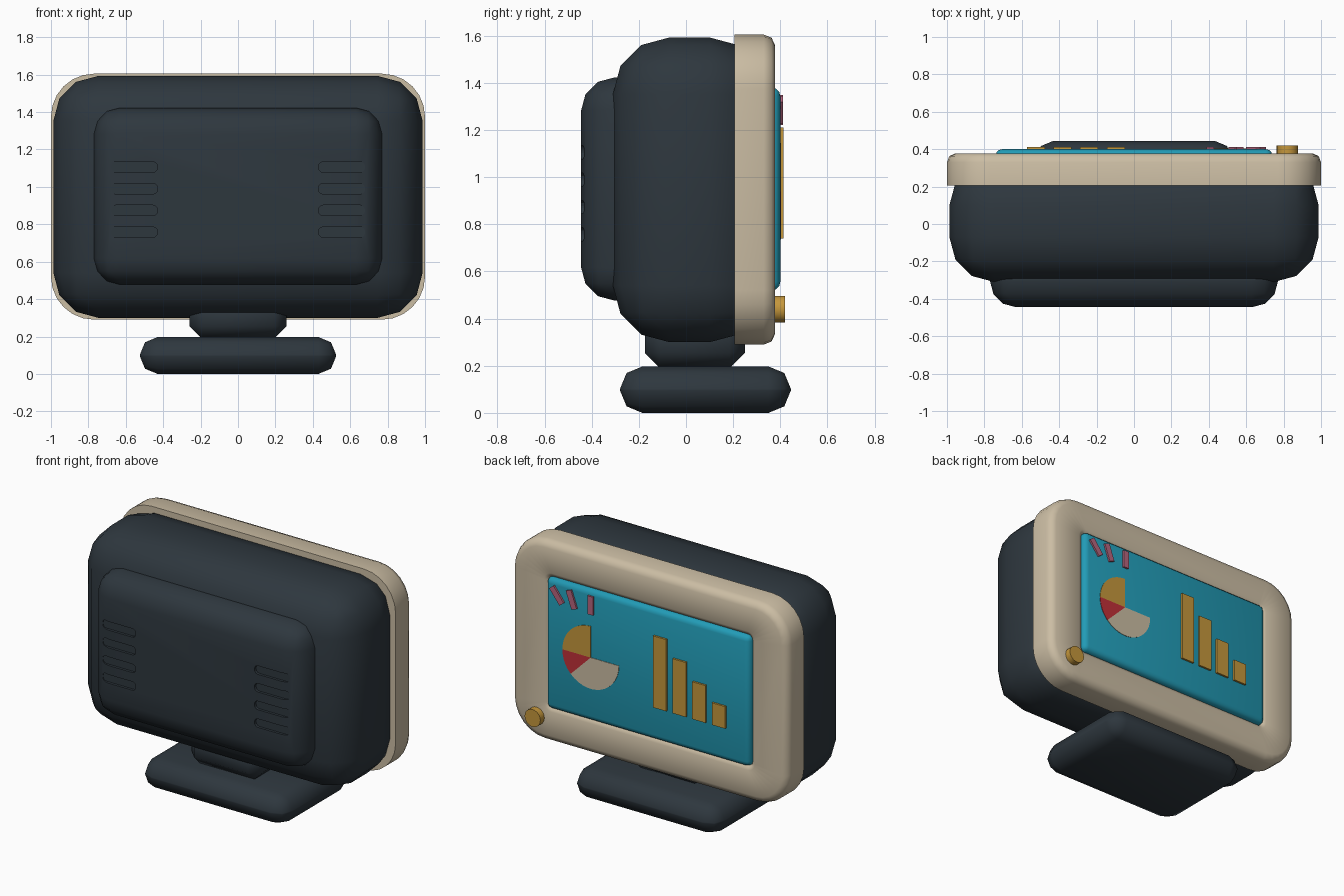
import bpy, bmesh, math
from mathutils import Vector

if "Cube" in bpy.data.objects:
    bpy.data.objects.remove(bpy.data.objects["Cube"])


def material(name, rgb):
    m = bpy.data.materials.new(name)
    m.diffuse_color = (*rgb, 1.0)
    m.use_nodes = True
    m.node_tree.nodes["Principled BSDF"].inputs["Base Color"].default_value = m.diffuse_color
    return m


DARK = material("dark slate", (0.027, 0.038, 0.048))
BEIGE = material("warm beige", (0.60, 0.51, 0.37))
TEAL = material("teal", (0.016, 0.33, 0.47))
GOLD = material("mustard", (0.56, 0.31, 0.045))
PINK = material("dusty pink", (0.47, 0.13, 0.21))
RED = material("deep red", (0.53, 0.03, 0.04))


def make_object(name, bm, mat):
    bmesh.ops.recalc_face_normals(bm, faces=bm.faces)
    me = bpy.data.meshes.new(name)
    bm.to_mesh(me)
    bm.free()
    ob = bpy.data.objects.new(name, me)
    bpy.context.collection.objects.link(ob)
    me.materials.append(mat)
    return ob


def select_only(ob):
    bpy.ops.object.select_all(action='DESELECT')
    ob.select_set(True)
    bpy.context.view_layer.objects.active = ob


def smooth(ob, angle):
    select_only(ob)
    bpy.ops.object.shade_smooth_by_angle(angle=math.radians(angle))


def rounded_box(name, lo, hi, bevel, segments, mat, angle=65):
    """Box between two corners with all edges rounded."""
    lo, hi = Vector(lo), Vector(hi)
    bm = bmesh.new()
    bmesh.ops.create_cube(bm, size=1)
    for v in bm.verts:
        v.co = (lo + hi) / 2 + v.co * (hi - lo)
    bmesh.ops.bevel(bm, geom=bm.edges[:], offset=bevel, segments=segments,
                    profile=0.5, affect='EDGES', clamp_overlap=True)
    ob = make_object(name, bm, mat)
    smooth(ob, angle)
    return ob


def prism(name, outline, y0, y1, mat):
    """Extrude an (x, z) outline along y."""
    bm = bmesh.new()
    a = [bm.verts.new((x, y0, z)) for x, z in outline]
    b = [bm.verts.new((x, y1, z)) for x, z in outline]
    bm.faces.new(a)
    bm.faces.new(b)
    for i in range(len(a)):
        j = (i + 1) % len(a)
        bm.faces.new((a[i], a[j], b[j], b[i]))
    return make_object(name, bm, mat)


def rounded_rect(cx, cz, hx, hz, r, n=6):
    pts = []
    for k, (sx, sz) in enumerate(((1, 1), (-1, 1), (-1, -1), (1, -1))):
        for i in range(n + 1):
            t = math.pi / 2 * (k + i / n)
            pts.append((cx + sx * (hx - r) + r * math.cos(t),
                        cz + sz * (hz - r) + r * math.sin(t)))
    return pts


def arc(cx, cz, r, a0, a1, n):
    return [(cx + r * math.cos(math.radians(a0 + (a1 - a0) * i / n)),
             cz + r * math.sin(math.radians(a0 + (a1 - a0) * i / n)))
            for i in range(n + 1)]


# Stand
rounded_box("base", (-0.525, -0.28, 0), (0.525, 0.445, 0.197), 0.095, 2, DARK)
rounded_box("neck", (-0.26, -0.175, 0.19), (0.26, 0.25, 0.42), 0.065, 1, DARK)

# Housing
rounded_box("housing", (-0.987, -0.31, 0.30), (0.987, 0.34, 1.593), 0.24, 3, DARK)
panel = rounded_box("rear_panel", (-0.77, -0.445, 0.477), (0.77, -0.15, 1.423),
                    0.14, 3, DARK)

# Vent slots cut shallowly into the panel
for side in (-1, 1):
    for z in (0.758, 0.874, 0.99, 1.106):
        cutter = prism("vent_cutter",
                       rounded_rect(side * 0.555, z, 0.124, 0.028, 0.024, 3),
                       -0.5, -0.428, DARK)
        cutter.hide_render = True
        mod = panel.modifiers.new("vent", 'BOOLEAN')
        mod.operation = 'DIFFERENCE'
        mod.solver = 'EXACT'
        mod.object = cutter
        select_only(panel)
        bpy.ops.object.modifier_apply(modifier=mod.name)
        bpy.data.objects.remove(cutter, do_unlink=True)
smooth(panel, 50)

# Bezel: ring lofted through outer and inner rounded outlines
CZ = 0.9475
OUTER = ((0, 0.205), (0, 0.33), (0.013, 0.363), (0.045, 0.378))
INNER = ((0.035, 0.378), (0.01, 0.365), (0, 0.34), (0, 0.205))
bm = bmesh.new()
loops = []
for d, y in OUTER:
    pts = rounded_rect(0, CZ, 1 - d, 0.6575 - d, 0.23 - d)
    loops.append([bm.verts.new((x, y, z)) for x, z in pts])
for d, y in INNER:
    pts = rounded_rect(0, CZ, 0.73 + d, 0.42 + d, 0.02 + d)
    loops.append([bm.verts.new((x, y, z)) for x, z in pts])
for k, a in enumerate(loops):
    b = loops[(k + 1) % len(loops)]
    for i in range(len(a)):
        j = (i + 1) % len(a)
        bm.faces.new((a[i], a[j], b[j], b[i]))
smooth(make_object("bezel", bm, BEIGE), 65)

# Screen
rounded_box("screen", (-0.74, 0.25, 0.52), (0.74, 0.40, 1.38), 0.035, 3, TEAL, 30)

# Bar chart
for i, top in enumerate((1.21, 1.098, 0.985, 0.885)):
    x = -0.097 - 0.1425 * i
    prism("chart_bar", [(x - 0.048, 0.74), (x + 0.048, 0.74),
                        (x + 0.048, top), (x - 0.048, top)], 0.395, 0.413, GOLD)

# Pie chart slices
for name, a0, a1, mat in (("pie_slice_gold", 0, 90, GOLD),
                          ("pie_slice_red", -45, 0, RED),
                          ("pie_slice_beige", -180, -45, BEIGE)):
    prism(name, [(0.41, 0.94)] + arc(0.41, 0.94, 0.205, a0, a1, 14),
          0.398, 0.403, mat)

# Tilted tick marks
for x, tilt in ((0.408, 0), (0.545, 20), (0.652, 38)):
    t = math.radians(tilt)
    prism("tick_mark",
          [(x + u * math.cos(t) + w * math.sin(t),
            1.285 - u * math.sin(t) + w * math.cos(t))
           for u, w in ((-0.02, -0.06), (0.02, -0.06), (0.02, 0.06), (-0.02, 0.06))],
          0.395, 0.412, PINK)

# Knob
smooth(prism("knob", arc(0.82, 0.44, 0.057, 0, 345, 23), 0.375, 0.42, GOLD), 40)
